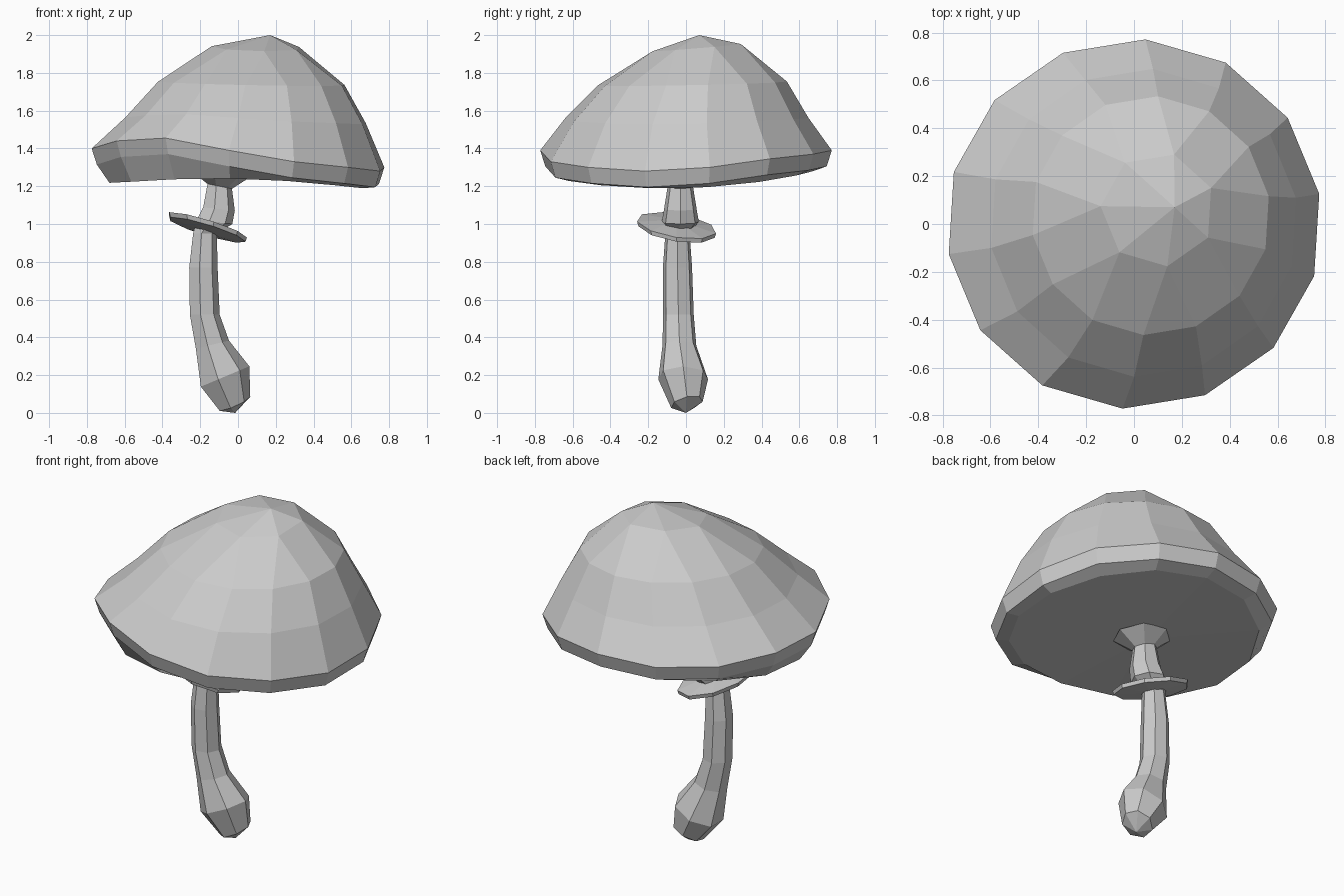
import bpy, bmesh
from math import sin, cos, pi, radians

if "Cube" in bpy.data.objects:
    bpy.data.objects.remove(bpy.data.objects["Cube"])


def loft(name, rings):
    """Skin equal-length rings of points; coincident points are merged."""
    bm = bmesh.new()
    vs = [[bm.verts.new(p) for p in r] for r in rings]
    n = len(rings[0])
    for a, b in zip(vs, vs[1:]):
        for i in range(n):
            j = (i + 1) % n
            bm.faces.new((a[i], a[j], b[j], b[i]))
    bmesh.ops.remove_doubles(bm, verts=bm.verts, dist=0.0005)
    bmesh.ops.recalc_face_normals(bm, faces=bm.faces)
    me = bpy.data.meshes.new(name)
    bm.to_mesh(me)
    bm.free()
    ob = bpy.data.objects.new(name, me)
    bpy.context.collection.objects.link(ob)
    return ob


def ring(x, y, z, r, n, sx=0.0, sy=0.0, turn=0.0):
    """Tilted regular ring; sx and sy are slopes along x and y."""
    pts = []
    for i in range(n):
        a = 2 * pi * i / n + turn
        dx, dy = r * cos(a), r * sin(a)
        pts.append((x + dx, y + dy, z + sx * dx + sy * dy))
    return pts


# Cap: wavy 14-sided rim, heights listed clockwise from the back
rim_z = [1.39, 1.37, 1.345, 1.30, 1.28, 1.30, 1.33,
         1.39, 1.455, 1.44, 1.40, 1.40, 1.385, 1.38]
N = len(rim_z)
dirs = [(cos(radians(86.5) - 2 * pi * i / N), sin(radians(86.5) - 2 * pi * i / N))
        for i in range(N)]
R = 0.785
rim = [(R * c, R * 0.985 * s, z) for (c, s), z in zip(dirs, rim_z)]
lip = [(x * 0.965, y * 0.965, z - 0.085) for x, y, z in rim]
under = [(0.69 * c, 0.67 * s, 1.205 - 0.015 * c + 0.055 * s * s + 0.02 * s)
         for c, s in dirs]
gill = [(-0.09 + 0.15 * c, -0.03 + 0.15 * s, 1.262) for c, s in dirs]
gill_mid = [(-0.09, -0.03, 1.268)] * N


def dome(x, y, z, r, k, sx=0.0, sy=0.0, paired=0):
    pts = []
    for i in range(N):
        c, s = dirs[i]
        if paired:
            h = pi / N
            a = radians(86.5) - 2 * pi * (i // 2 * 2) / N - h
            c, s = cos(a), sin(a)
        dz = k * (rim_z[i] - 1.37) if not paired else 0
        pts.append((x + r * c, y + r * s, z + dz + sx * c + sy * s))
    return pts


cap = loft("cap", [
    gill_mid, gill, under, lip, rim,
    dome(0.04, 0.005, 1.555, 0.645, 0.3),
    dome(0.07, 0.035, 1.745, 0.50, 0.0, -0.01, 0.01),
    dome(0.10, 0.06, 1.935, 0.24, 0.0, -0.005, 0.02, paired=1),
    [(0.17, 0.07, 2.0)] * N,
])

# Stem: bulbous tilted base, bent shaft, flared top
S = 7
stem = loft("stem", [
    [(-0.015, 0.0, 0.0)] * S,
    ring(-0.02, 0.005, 0.05, 0.085, S, 0.42, 0.2),
    ring(-0.075, -0.015, 0.19, 0.135, S, 0.42),
    ring(-0.14, -0.035, 0.36, 0.092, S, 0.25),
    ring(-0.18, -0.04, 0.52, 0.083, S),
    ring(-0.187, -0.045, 0.77, 0.079, S),
    ring(-0.178, -0.045, 0.95, 0.066, S),
    ring(-0.13, -0.03, 1.01, 0.10, S, -0.1),
    ring(-0.105, -0.03, 1.08, 0.088, S, -0.1),
    ring(-0.10, -0.03, 1.20, 0.068, S, -0.2),
    ring(-0.09, -0.03, 1.265, 0.165, S, -0.06),
])

# Skirt: thin tilted collar round the stem
K, c = 9, (-0.165, -0.05)
skirt = loft("skirt", [
    ring(*c, 0.955, 0.05, K, -0.3, -0.15),
    ring(*c, 0.968, 0.205, K, -0.3, -0.15),
    ring(*c, 0.992, 0.212, K, -0.3, -0.15),
    ring(*c, 1.015, 0.05, K, -0.3, -0.15),
    ring(*c, 0.955, 0.05, K, -0.3, -0.15),
])
